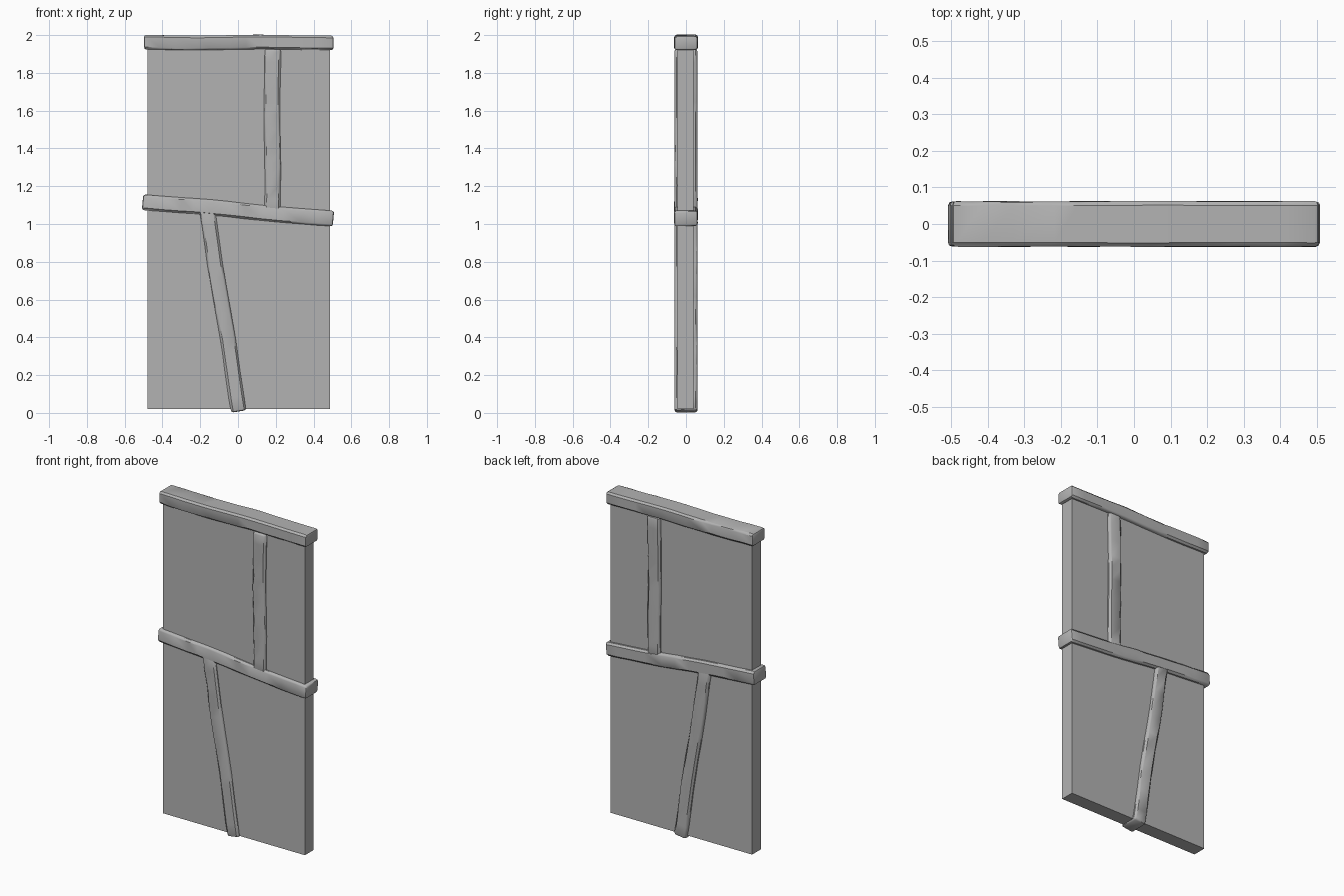
import bpy, bmesh, math, random
from mathutils import Matrix, Vector

random.seed(7)
cube = bpy.data.objects.get("Cube")
if cube:
    bpy.data.objects.remove(cube, do_unlink=True)

# Single flat grey for plaster and timber
grey = bpy.data.materials.new("plain grey")
grey.use_nodes = True
colour = (0.45, 0.45, 0.45, 1)
grey.diffuse_color = colour
grey.node_tree.nodes["Principled BSDF"].inputs["Base Color"].default_value = colour


def finish(name, bm):
    mesh = bpy.data.meshes.new(name)
    bm.to_mesh(mesh)
    bm.free()
    mesh.materials.append(grey)
    obj = bpy.data.objects.new(name, mesh)
    bpy.context.collection.objects.link(obj)
    return obj


def box(size):
    bm = bmesh.new()
    bmesh.ops.create_cube(bm, size=1)
    bmesh.ops.scale(bm, vec=size, verts=bm.verts)
    return bm


def beam(name, start, end, width, depth, cuts):
    """Rough-hewn timber between two (x, z) points."""
    a, b = Vector((start[0], 0, start[1])), Vector((end[0], 0, end[1]))
    length = (b - a).length
    bm = box((length, depth, width))
    bmesh.ops.bevel(bm, geom=bm.edges[:], offset=0.011, segments=2,
                    profile=0.5, affect='EDGES')
    # Uneven slices along the timber
    for i in range(1, cuts):
        x = length * ((i + random.uniform(-0.25, 0.25)) / cuts - 0.5)
        bmesh.ops.bisect_plane(bm, geom=bm.verts[:] + bm.edges[:] + bm.faces[:],
                               plane_co=(x, 0, 0), plane_no=(1, 0, 0))
    # Hand-carved waviness, with extra wear on the rounded corners
    phase = random.uniform(0, 6)
    for v in bm.verts:
        wave = 0.0025 * math.sin(v.co.x * 9 + phase)
        corner = abs(v.co.y) > depth / 2 - 0.009 and abs(v.co.z) > width / 2 - 0.009
        wear = random.uniform(0, 0.007) if corner else random.uniform(0, 0.002)
        v.co.z += wave - math.copysign(wear, v.co.z)
        v.co.y -= math.copysign(wear * 0.6, v.co.y)
    angle = math.atan2(b.z - a.z, b.x - a.x)
    bm.transform(Matrix.Translation((a + b) / 2) @ Matrix.Rotation(-angle, 4, 'Y'))
    obj = finish(name, bm)
    bpy.ops.object.select_all(action='DESELECT')
    obj.select_set(True)
    bpy.context.view_layer.objects.active = obj
    bpy.ops.object.shade_smooth_by_angle(angle=math.radians(35))
    return obj


# Flat infill panel
panel = box((0.965, 0.085, 1.93))
bmesh.ops.translate(panel, verts=panel.verts, vec=(0.004, -0.002, 0.985))
finish("wall_panel", panel)

# Timber frame
beam("top_beam", (-0.497, 1.961), (0.505, 1.961), 0.078, 0.125, 11)
beam("middle_beam", (-0.505, 1.118), (0.505, 1.026), 0.084, 0.125, 11)
beam("upper_post", (0.182, 1.05), (0.182, 1.925), 0.087, 0.122, 10)
beam("lower_post", (0.006, 0.008), (-0.168, 1.09), 0.083, 0.122, 11)
